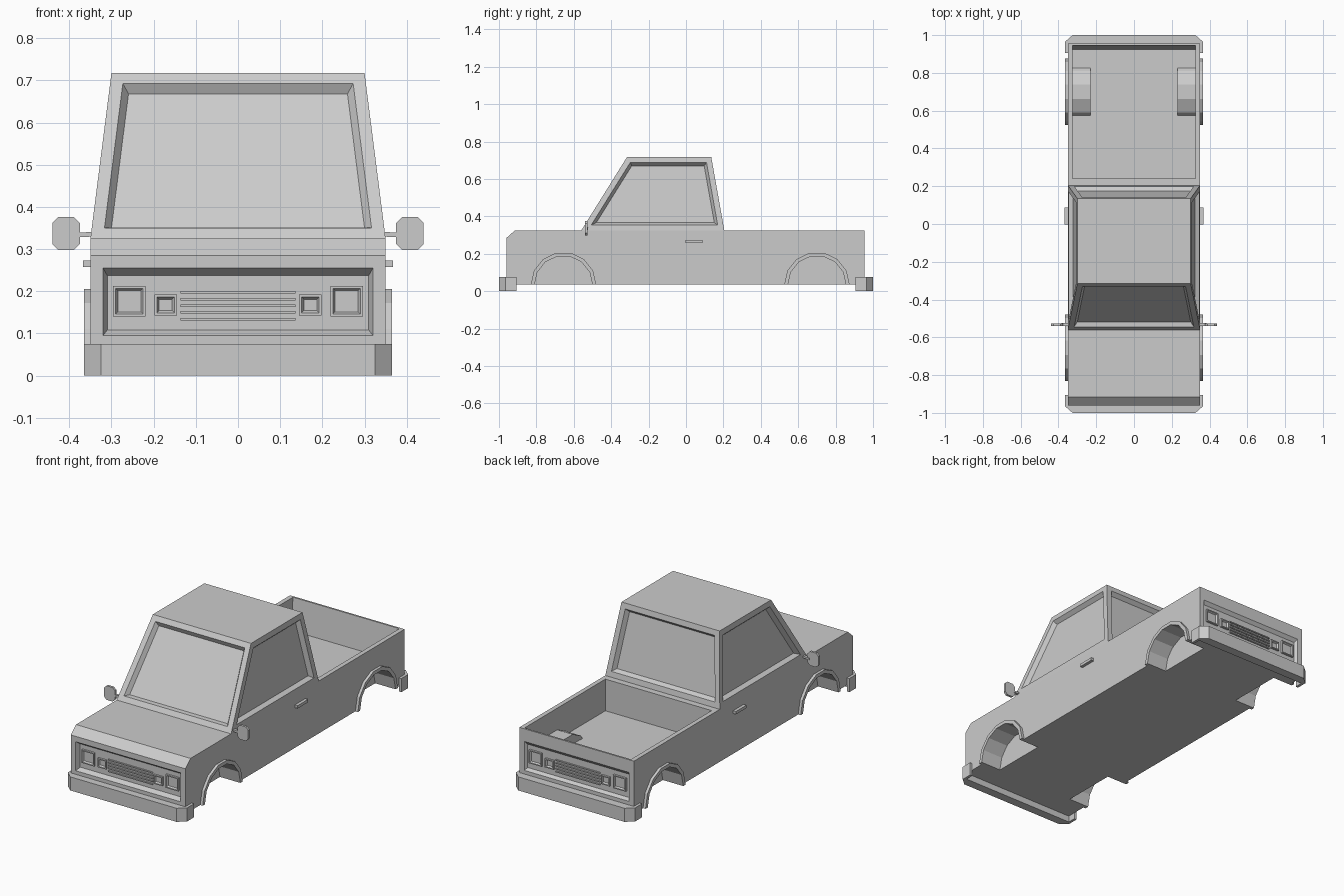
import bpy, bmesh
from math import sin, cos, pi

if "Cube" in bpy.data.objects:
    bpy.data.objects.remove(bpy.data.objects["Cube"])


def loft(name, loop_a, loop_b, inset=None):
    """Closed solid between two loops; inset=(test, steps) recesses chosen faces."""
    bm = bmesh.new()
    a = [bm.verts.new(p) for p in loop_a]
    b = [bm.verts.new(p) for p in loop_b]
    n = len(a)
    bm.faces.new(a)
    bm.faces.new(b[::-1])
    for i in range(n):
        j = (i + 1) % n
        bm.faces.new((a[i], b[i], b[j], a[j]))
    bmesh.ops.recalc_face_normals(bm, faces=bm.faces[:])
    bm.normal_update()
    if inset:
        test, steps = inset
        chosen = [f for f in bm.faces if test(f.normal)]
        for thickness, depth in steps:
            bmesh.ops.inset_individual(bm, faces=chosen, thickness=thickness,
                                       depth=depth, use_even_offset=True)
    me = bpy.data.meshes.new(name)
    bm.to_mesh(me)
    bm.free()
    ob = bpy.data.objects.new(name, me)
    bpy.context.collection.objects.link(ob)
    return ob


def prism_x(name, yz, x0, x1):
    return loft(name, [(x0, y, z) for y, z in yz], [(x1, y, z) for y, z in yz])


def rect_z(x, y0, y1, z):
    return [(-x, y0, z), (x, y0, z), (x, y1, z), (-x, y1, z)]


def rect_y(x0, x1, z0, z1, y):
    return [(x0, y, z0), (x1, y, z0), (x1, y, z1), (x0, y, z1)]


def cut(ob, cutter):
    mod = ob.modifiers.new("cut", 'BOOLEAN')
    mod.operation = 'DIFFERENCE'
    mod.solver = 'EXACT'
    mod.object = cutter
    dg = bpy.context.evaluated_depsgraph_get()
    dg.update()
    me = bpy.data.meshes.new_from_object(ob.evaluated_get(dg))
    ob.modifiers.clear()
    ob.data = me
    bpy.data.objects.remove(cutter)


def arc(cy, r, n=7):
    return [(cy + r * cos(pi * i / n), 0.035 + r * sin(pi * i / n)) for i in range(n + 1)]


# body with cargo bed
body = prism_x("body", [(-.96, .035), (-.96, .285), (-.915, .325), (.955, .325), (.955, .035)],
               -.35, .35)
cut(body, loft("bed_cutter", rect_z(.325, .24, .925, .15), rect_z(.325, .24, .965, .50)))

# wheel wells, inner tubs and arch flares
for label, cy in (("front", -.655), ("rear", .70)):
    for side, s in (("right", 1), ("left", -1)):
        well = [(cy + .165, -.05)] + arc(cy, .165) + [(cy - .165, -.05)]
        cut(body, prism_x("well_cutter", well, s * .24, s * .40))
        prism_x(f"{label}_{side}_arch", arc(cy, .175) + arc(cy, .155)[::-1], s * .23, s * .365)
        prism_x(f"{label}_{side}_well_wall", arc(cy, .165), s * .232, s * .238)

# end panels, lamps, grille bars and bumpers at front and rear
for label, s, face, depth in (("front", -1, .96, .025), ("rear", 1, .955, .015)):
    panel = face - depth
    cut(body, loft("panel_cutter",
                   rect_y(-.31, .31, .108, .237, s * panel),
                   rect_y(-.33, .33, .082, .273, s * (face + depth))))
    outward = lambda n, s=s: n.y * s > .9
    for side, m in (("right", 1), ("left", -1)):
        for lamp, x0, x1, z0, z1 in (("headlamp", .219, .296, .14, .213),
                                     ("small_lamp", .145, .198, .143, .192)):
            loft(f"{label}_{side}_{lamp}",
                 rect_y(m * x0, m * x1, z0, z1, s * (panel - .004)),
                 rect_y(m * x0, m * x1, z0, z1, s * (panel + .011)),
                 (outward, [(.006, 0), (.005, -.009)]))
    for i in range(5):
        z = .134 + i * .0158
        loft(f"{label}_grille_bar_{i + 1}",
             rect_y(-.136, .136, z - .003, z + .003, s * (panel - .004)),
             rect_y(-.136, .136, z - .003, z + .003, s * (panel + .007)))
    half = [(.325, 1.0), (.365, .965), (.365, .905), (.35, .905), (.35, .95)]
    outline = half + [(-x, y) for x, y in half[::-1]]
    loft(f"{label}_bumper", [(x, s * y, 0) for x, y in outline],
         [(x, s * y, .075) for x, y in outline])

# cabin with recessed windows on all four sides
loft("cabin", rect_z(.35, -.56, .205, .325), rect_z(.30, -.315, .135, .718),
     (lambda n: abs(n.z) < .95, [(.03, 0), (.015, -.022)]))

# door handles and wing mirrors
for side, s in (("right", 1), ("left", -1)):
    loft(f"{side}_door_handle", rect_y(s * .345, s * .367, .257, .273, -.003),
         rect_y(s * .345, s * .367, .257, .273, .088))
    loft(f"{side}_mirror_arm",
         [(s * .335, y, z) for y, z in ((-.54, .33), (-.525, .33), (-.525, .342), (-.54, .342))],
         [(s * .385, y, z) for y, z in ((-.54, .328), (-.525, .328), (-.525, .338), (-.54, .338))])
    cx, cz, hx, hz, c = .4075, .337, .0325, .039, .014
    octagon = [(hx, hz - c), (hx - c, hz), (c - hx, hz), (-hx, hz - c),
               (-hx, c - hz), (c - hx, -hz), (hx - c, -hz), (hx, c - hz)]
    loft(f"{side}_mirror", [(s * (cx + x), -.54, cz + z) for x, z in octagon],
         [(s * (cx + x), -.527, cz + z) for x, z in octagon])
